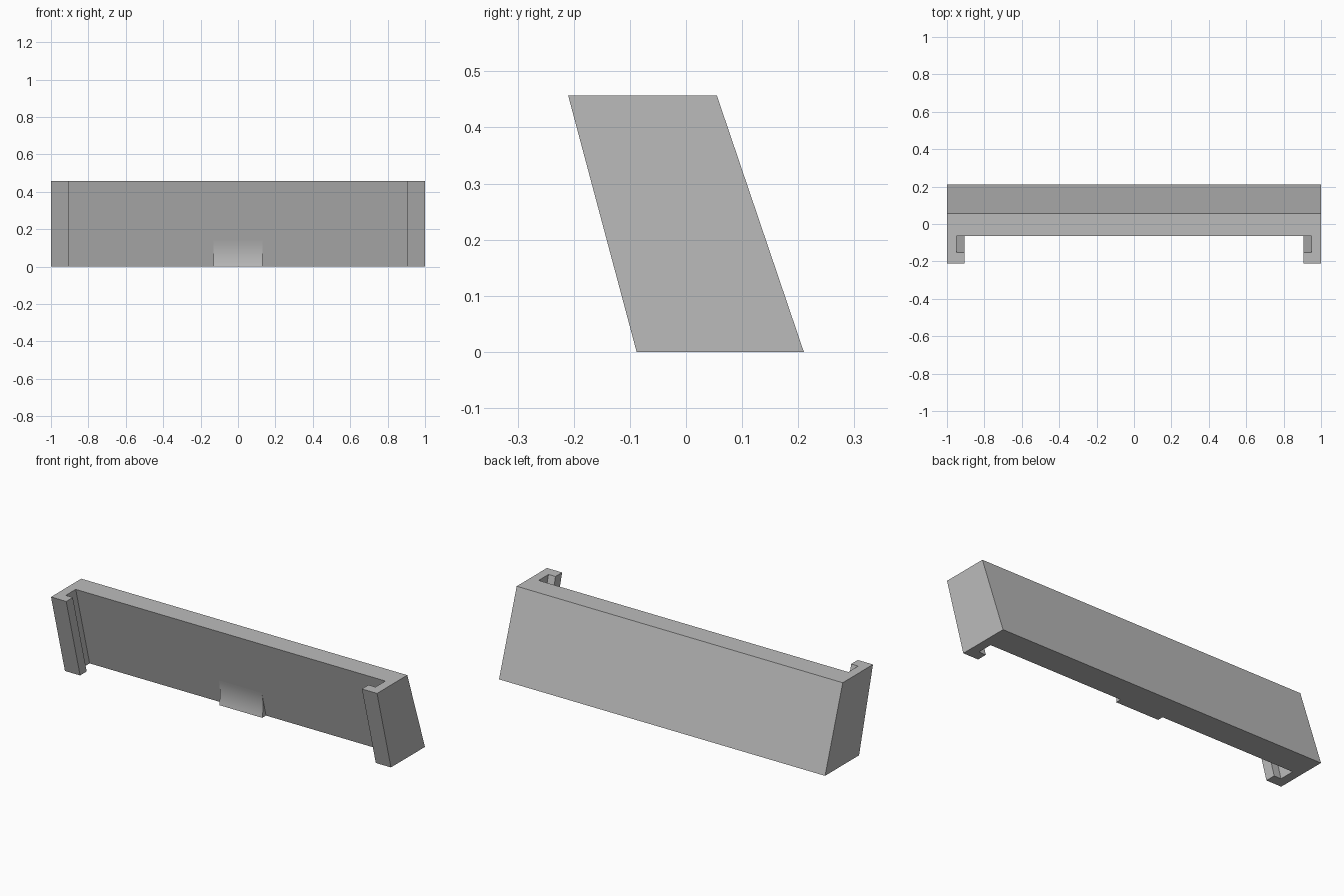
import bpy, bmesh

cube = bpy.data.objects.get("Cube")
if cube:
    bpy.data.objects.remove(cube, do_unlink=True)

HEIGHT = 0.457
FRONT_LEAN = 0.122
BACK_LEAN = 0.155

grey = bpy.data.materials.new("plain_grey")
grey.use_nodes = True
grey.diffuse_color = (0.5, 0.5, 0.5, 1)
grey.node_tree.nodes["Principled BSDF"].inputs["Base Color"].default_value = grey.diffuse_color


def loft(name, ring_a, ring_b):
    """Closed solid between two matching outlines."""
    bm = bmesh.new()
    a = [bm.verts.new(p) for p in ring_a]
    b = [bm.verts.new(p) for p in ring_b]
    bm.faces.new(a)
    bm.faces.new(b)
    for i in range(len(a)):
        j = (i + 1) % len(a)
        bm.faces.new((a[i], a[j], b[j], b[i]))
    bmesh.ops.recalc_face_normals(bm, faces=bm.faces)
    mesh = bpy.data.meshes.new(name)
    bm.to_mesh(mesh)
    bm.free()
    obj = bpy.data.objects.new(name, mesh)
    mesh.materials.append(grey)
    bpy.context.collection.objects.link(obj)
    return obj


# Leaning panel with a grooved, hooked rail at each end
BACK = 0.055
half = [(1, BACK), (1, -0.21), (0.907, -0.21), (0.907, -0.152),
        (0.95, -0.152), (0.95, -0.065)]
plan = half + [(-x, y) for x, y in reversed(half)]
top = [(x, y, HEIGHT) for x, y in plan]
bottom = [(x, y + (BACK_LEAN if y == BACK else FRONT_LEAN), 0) for x, y in plan]
loft("panel_with_rails", bottom, top)

# Small flared lip at the bottom centre of the front
LIP_TOP, LIP_DEPTH, STEPS = 0.14, 0.033, 10
face_y = FRONT_LEAN - 0.065
slope = FRONT_LEAN / HEIGHT
profile = []
for i in range(STEPS + 1):
    t = i / STEPS
    z = LIP_TOP * t
    profile.append((face_y - slope * z - LIP_DEPTH * (1 - t) ** 2, z))
profile += [(face_y - slope * LIP_TOP + 0.01, LIP_TOP), (face_y + 0.01, 0)]
lip = loft("flared_lip", *[[(x, y, z) for y, z in profile] for x in (-0.132, 0.132)])
bpy.context.view_layer.objects.active = lip
lip.select_set(True)
bpy.ops.object.shade_smooth_by_angle()
